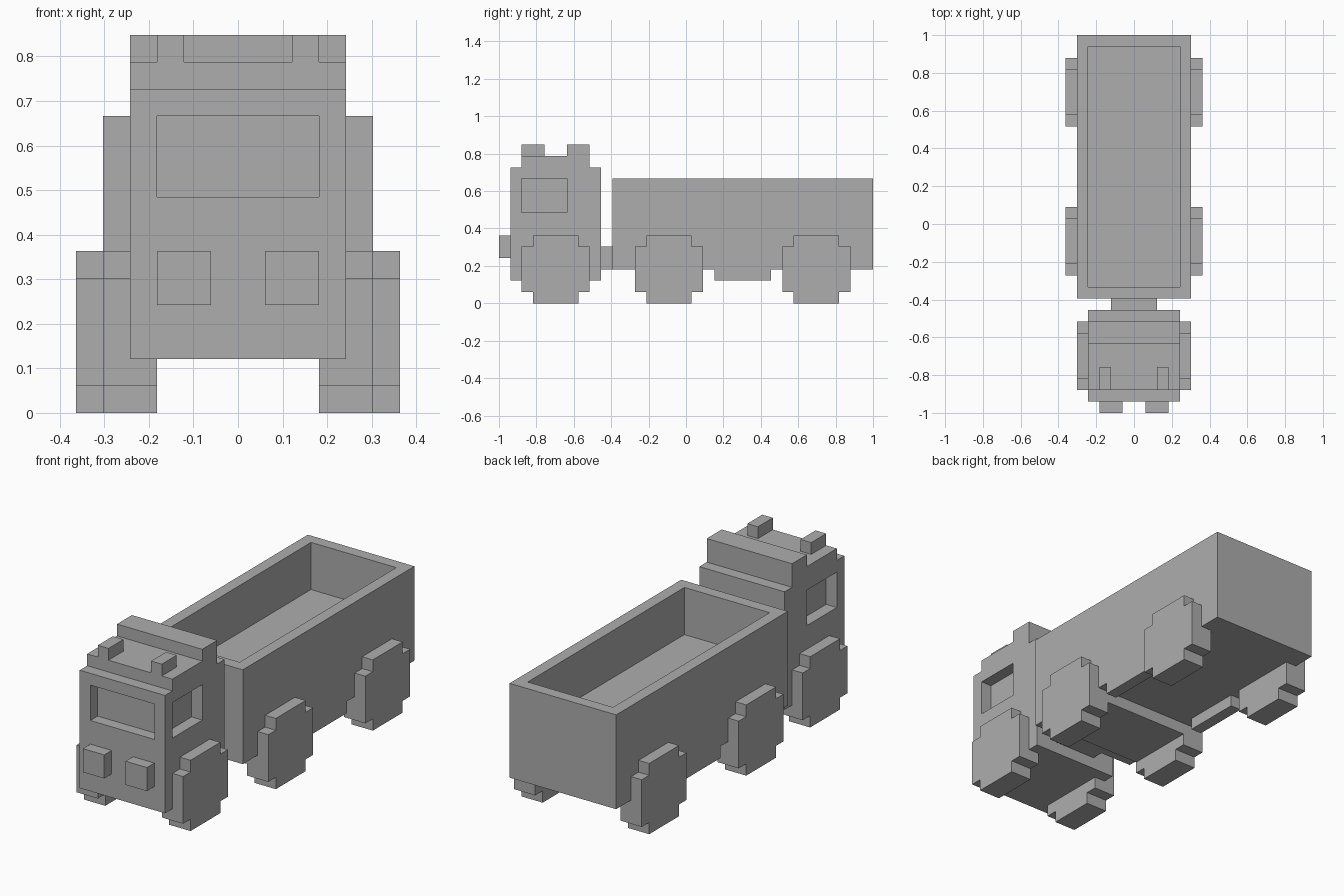
import bpy
import bmesh

U = 2 / 33      # one block of the grid the truck is built on
MID = 16.5      # half the length in blocks

cube = bpy.data.objects.get("Cube")
if cube:
    bpy.data.objects.remove(cube, do_unlink=True)

grey = bpy.data.materials.new("plain_grey")
grey.use_nodes = True
colour = (0.42, 0.42, 0.42, 1)
grey.diffuse_color = colour
grey.node_tree.nodes["Principled BSDF"].inputs["Base Color"].default_value = colour


def extrude(name, profile, x0, x1):
    """Extrude a side profile of (y, z) block points from x0 to x1."""
    bm = bmesh.new()
    face = bm.faces.new([bm.verts.new((x0 * U, (y - MID) * U, z * U)) for y, z in profile])
    new = bmesh.ops.extrude_face_region(bm, geom=[face])["geom"]
    verts = [g for g in new if isinstance(g, bmesh.types.BMVert)]
    bmesh.ops.translate(bm, verts=verts, vec=((x1 - x0) * U, 0, 0))
    bmesh.ops.recalc_face_normals(bm, faces=bm.faces)
    mesh = bpy.data.meshes.new(name)
    bm.to_mesh(mesh)
    bm.free()
    mesh.materials.append(grey)
    obj = bpy.data.objects.new(name, mesh)
    bpy.context.collection.objects.link(obj)
    return obj


def box(name, x, y, z):
    return extrude(name, [(y[0], z[0]), (y[1], z[0]), (y[1], z[1]), (y[0], z[1])], *x)


def pair(make, name, x, *args):
    """Build a part on the left (+x) and its mirror on the right."""
    return [make("left_" + name, x, *args), make("right_" + name, (-x[1], -x[0]), *args)]


def carve(obj, cutters):
    """Cut the boxes out of the object and discard them."""
    for cutter in cutters:
        mod = obj.modifiers.new("cut", 'BOOLEAN')
        mod.operation = 'DIFFERENCE'
        mod.solver = 'EXACT'
        mod.object = cutter
    deps = bpy.context.evaluated_depsgraph_get()
    mesh = bpy.data.meshes.new_from_object(obj.evaluated_get(deps))
    obj.modifiers.clear()
    obj.data = mesh
    for cutter in cutters:
        bpy.data.objects.remove(cutter, do_unlink=True)


def wheel(name, x, y):
    """Blocky round wheel with notched corners, starting at y."""
    outline = [(1, 0), (5, 0), (5, 1), (6, 1), (6, 5), (5, 5),
               (5, 6), (1, 6), (1, 5), (0, 5), (0, 1), (1, 1)]
    return extrude(name, [(y + a, b) for a, b in outline], *x)


# Cab with stepped roof and recessed windows
cab = extrude("cab", [(1, 2), (9, 2), (9, 12), (8, 12), (8, 14),
                      (6, 14), (6, 13), (2, 13), (2, 12), (1, 12)], -4, 4)
windows = [box("front_window", (-3, 3), (0, 1.98), (8, 11))]
windows += pair(box, "window", (3, 5), (2, 6), (8, 11))
carve(cab, windows)

# Headlights and roof horns
pair(box, "headlight", (1, 3), (0, 1), (4, 6))
pair(box, "roof_horn", (2, 3), (2, 4), (13, 14))

# Open cargo bed
bed = box("cargo_bed", (-5, 5), (10, 33), (3, 11))
carve(bed, [box("bed_cavity", (-4, 4), (11, 32), (7, 12))])

# Coupling, chassis and side tanks
box("coupling", (-2, 2), (9, 10), (3, 5))
box("chassis_block", (-4, 4), (12, 18), (2, 3))
pair(box, "side_tank", (4, 5), (19, 24), (2, 3))

# Wheels
for label, x, y in (("front", (3, 5), 2), ("middle", (4, 6), 12), ("rear", (4, 6), 25)):
    pair(wheel, label + "_wheel", x, y)
